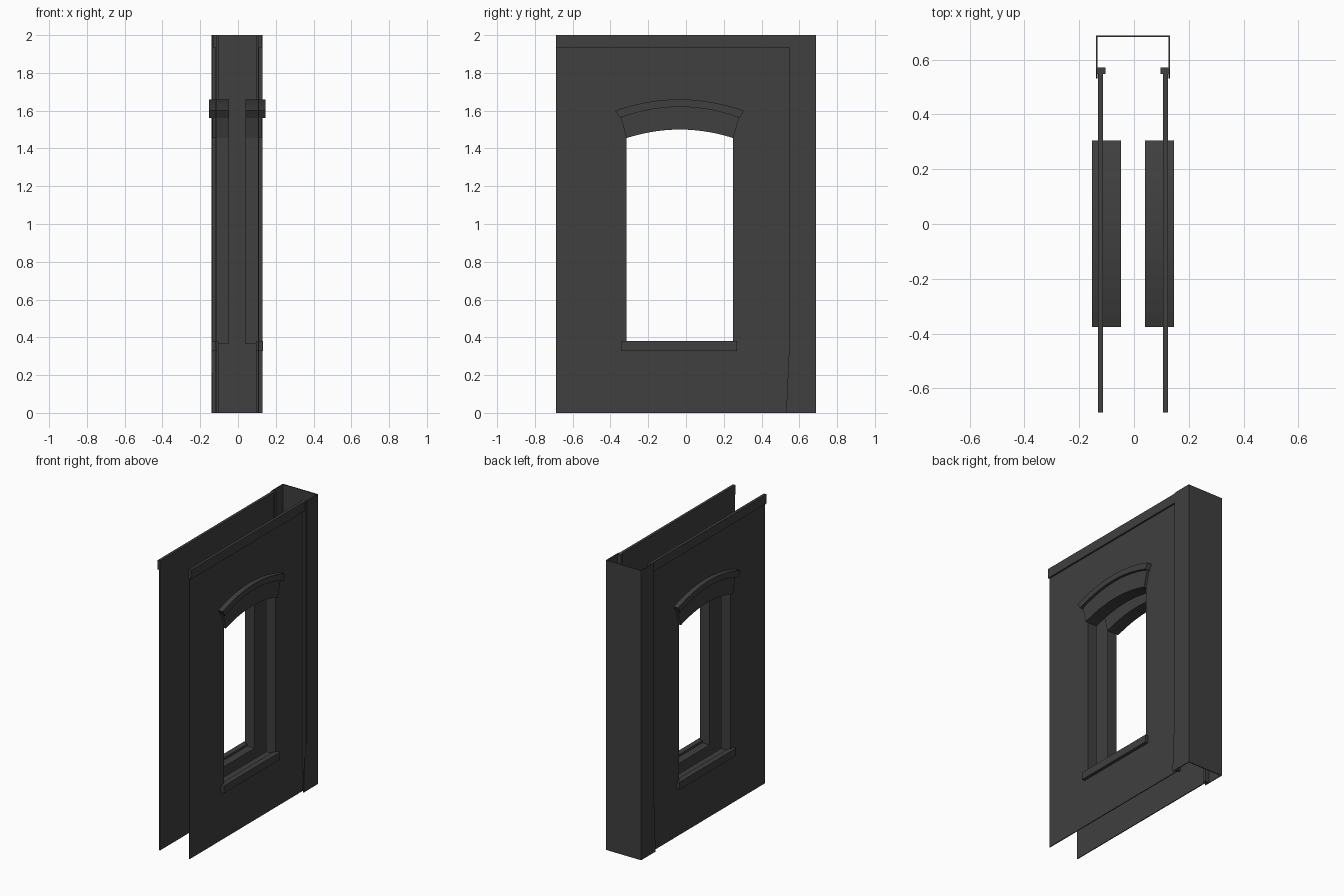
import bpy, bmesh

if "Cube" in bpy.data.objects:
    bpy.data.objects.remove(bpy.data.objects["Cube"], do_unlink=True)

grey = bpy.data.materials.new("dark_grey")
grey.use_nodes = True
grey.diffuse_color = (0.05, 0.05, 0.05, 1)
grey.node_tree.nodes["Principled BSDF"].inputs["Base Color"].default_value = grey.diffuse_color

MID = -0.004          # plane between the two walls
WALL_IN, WALL_OUT = 0.11, 0.116
REVEAL_IN = 0.044


def finish(name, bm):
    bmesh.ops.recalc_face_normals(bm, faces=bm.faces)
    mesh = bpy.data.meshes.new(name)
    bm.to_mesh(mesh)
    bm.free()
    mesh.materials.append(grey)
    ob = bpy.data.objects.new(name, mesh)
    bpy.context.collection.objects.link(ob)
    return ob


def arc(y0, y1, z, rise, n=14):
    """Shallow arch from y0 to y1 as (y, z) points."""
    ts = [2 * i / n - 1 for i in range(n + 1)]
    return [((y0 + y1) / 2 + t * (y1 - y0) / 2, z + rise * (1 - t * t)) for t in ts]


def rect(y0, y1, z0, z1):
    return [(y0, z0), (y1, z0), (y1, z1), (y0, z1)]


def prism(name, loops, side, x0, x1, capped=True):
    """Extrude (y, z) outlines from x0 to x1; a second outline is a hole."""
    bm = bmesh.new()
    rings = []
    for x in (x0, x1):
        edges = []
        for loop in loops:
            vs = [bm.verts.new((MID + side * x, y, z)) for y, z in loop]
            rings.append(vs)
            edges += [bm.edges.new((vs[i - 1], vs[i])) for i in range(len(vs))]
        if capped and len(loops) > 1:
            bmesh.ops.triangle_fill(bm, use_beauty=True, edges=edges)
        elif capped:
            bm.faces.new(rings[-1])
    for a, b in zip(rings[:len(loops)], rings[len(loops):]):
        for i in range(len(a)):
            bm.faces.new((a[i - 1], a[i], b[i], b[i - 1]))
    return finish(name, bm)


opening = [(0.25, 0.365), (-0.315, 0.365)] + arc(-0.315, 0.25, 1.455, 0.045)
lintel = arc(-0.315, 0.25, 1.455, 0.045) + arc(-0.347, 0.283, 1.57, 0.05)[::-1]
hood = arc(-0.35, 0.285, 1.562, 0.058) + arc(-0.375, 0.305, 1.6, 0.06)[::-1]
corner_side = [(0.53, 0), (0.688, 0), (0.688, 2), (0.565, 2), (0.565, 0.32), (0.545, 0.32)]

for side, label in ((1, "left_"), (-1, "right_")):
    # Wall sheet with its arched window and deep reveal
    prism(label + "wall", [rect(-0.688, 0.565, 0, 1.99), opening], side, WALL_IN, WALL_OUT)
    prism(label + "window_reveal", [opening], side, REVEAL_IN, WALL_OUT, capped=False)
    # Window dressings
    prism(label + "lintel", [lintel], side, REVEAL_IN, 0.132)
    prism(label + "hood_moulding", [hood], side, REVEAL_IN, 0.15)
    prism(label + "sill", [rect(-0.345, 0.27, 0.328, 0.38)], side, 0.1, 0.137)
    # Top band
    prism(label + "cornice", [rect(-0.688, 0.565, 1.935, 2)], side, 0.109, 0.128)
    # Corner pilaster side and the lip that meets the wall
    prism(label + "corner_side", [corner_side], side, 0.13, 0.135)
    prism(label + "corner_lip", [rect(0.548, 0.57, 0, 2)], side, 0.1, 0.133)

# Back of the corner pilaster
prism("corner_back", [rect(0.682, 0.688, 0, 2)], 1, -0.135, 0.135)
